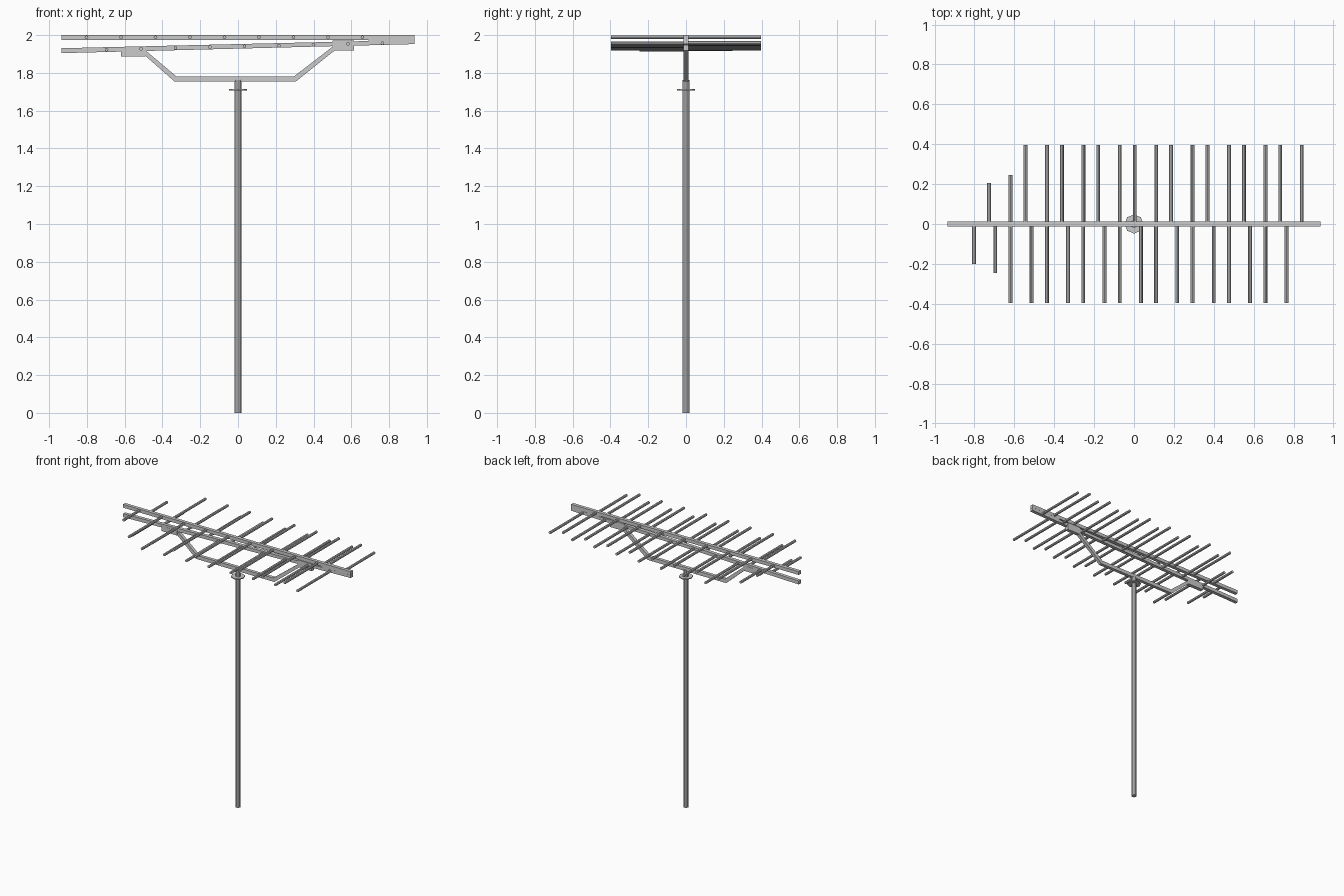
import bpy, bmesh
from mathutils import Vector

if "Cube" in bpy.data.objects:
    bpy.data.objects.remove(bpy.data.objects["Cube"])

STEP = 0.1826   # spacing of the rods along each boom
W = 0.0125      # half width of booms


def finish(name, bm):
    bmesh.ops.recalc_face_normals(bm, faces=bm.faces)
    me = bpy.data.meshes.new(name)
    bm.to_mesh(me)
    bm.free()
    ob = bpy.data.objects.new(name, me)
    bpy.context.collection.objects.link(ob)
    return ob


def extrude_profile(name, pts, half):
    """Closed x-z outline extruded from y=-half to y=half."""
    bm = bmesh.new()
    f = bm.faces.new([bm.verts.new((x, -half, z)) for x, z in pts])
    r = bmesh.ops.extrude_face_region(bm, geom=[f])
    verts = [v for v in r["geom"] if isinstance(v, bmesh.types.BMVert)]
    bmesh.ops.translate(bm, verts=verts, vec=(0, 2 * half, 0))
    return finish(name, bm)


def cylinder(name, a, b, r, sides):
    a, b = Vector(a), Vector(b)
    bpy.ops.mesh.primitive_cylinder_add(vertices=sides, radius=r, depth=(b - a).length, location=(a + b) / 2)
    ob = bpy.context.object
    ob.name = name
    ob.rotation_euler = (b - a).to_track_quat('Z', 'Y').to_euler()
    return ob


def low_z(x):
    """Centre height of the sloping lower boom."""
    return 1.9395 + 0.0235 * x


# Mast and its collar plate
cylinder("mast", (0, 0, 0), (0, 0, 1.763), 0.019, 10)
cylinder("mast_collar", (0, 0, 1.707), (0, 0, 1.714), 0.048, 8)

# Two booms that converge towards +x, and the block joining them
E = 0.935
extrude_profile("upper_boom", [(-E, 1.975), (E, 1.975), (E, 2.0), (-E, 2.0)], W)
extrude_profile("lower_boom", [(-E, low_z(-E) - 0.013), (E, low_z(E) - 0.009),
                               (E, low_z(E) + 0.013), (-E, low_z(-E) + 0.013)], W)
extrude_profile("boom_end_block", [(0.69, 1.96), (E - 0.001, 1.96), (E - 0.001, 1.985), (0.69, 1.985)], W - 0.0005)

# Cradle bracket and its two clamps
extrude_profile("cradle_bracket", [
    (-0.515, 1.912), (-0.337, 1.755), (0.307, 1.755), (0.52, 1.925),
    (0.50, 1.938), (0.297, 1.782), (-0.327, 1.782), (-0.485, 1.915)], 0.012)
extrude_profile("left_clamp", [(-0.62, 1.887), (-0.49, 1.887), (-0.49, 1.925), (-0.62, 1.922)], W + 0.001)
extrude_profile("right_clamp", [(0.50, 1.918), (0.615, 1.918), (0.615, 1.972), (0.50, 1.972)], W + 0.001)

# Rods: (boom, first x, side, length of the first rod)
rows = [("upper", -0.802, -1, 0.20), ("upper", -0.727, 1, 0.205),
        ("lower", -0.696, -1, 0.245), ("lower", -0.619, 1, 0.245)]
for boom, x0, side, first in rows:
    for k in range(9):
        x = x0 + k * STEP
        z = 1.9885 if boom == "upper" else low_z(x)
        length = first if k == 0 else 0.396
        cylinder(f"{boom}_rod", (x, side * 0.01, z), (x, side * length, z), 0.0095, 8)
